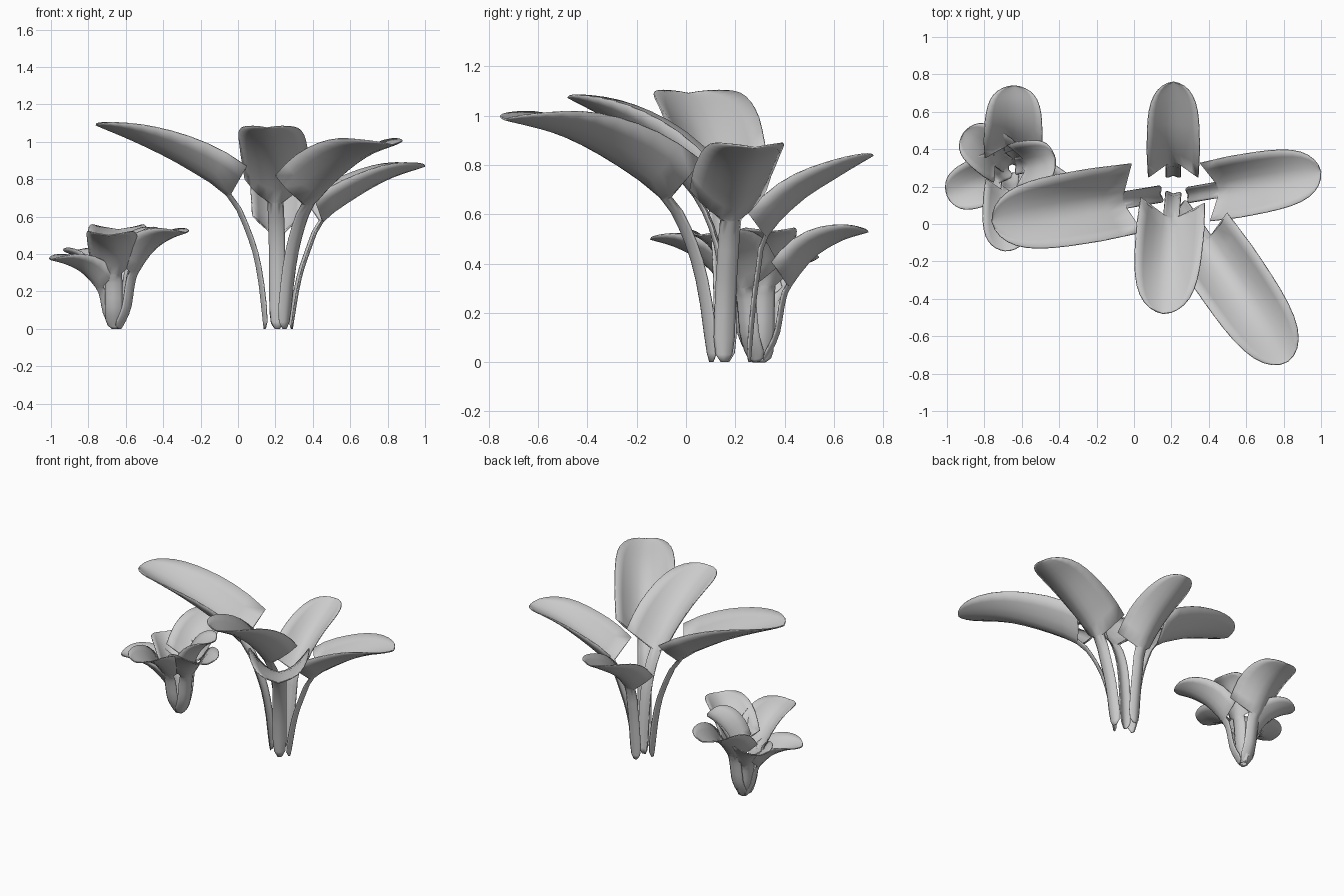
import bpy, bmesh, math
from mathutils import Vector

if "Cube" in bpy.data.objects:
    bpy.data.objects.remove(bpy.data.objects["Cube"])

COLS = 8


def spline(pts, t):
    # Catmull-Rom through pts, t measured in point indices
    n = len(pts) - 1
    i = min(int(t), n - 1)
    f = t - i
    b, c = pts[i], pts[i + 1]
    a = pts[i - 1] if i > 0 else b * 2 - c
    d = pts[i + 2] if i + 2 <= n else c * 2 - b
    return 0.5 * (2 * b + (c - a) * f + (2 * a - 5 * b + 4 * c - d) * f ** 2
                  + (3 * b - a - 3 * c + d) * f ** 3)


def leaf(name, base, tip, profile, hw, stem, cup=(0.9, 0.25), blunt=5.5):
    """profile: (fraction of reach, height) along the midrib; blade starts at point 3."""
    base, tip = Vector((*base, 0)), Vector((*tip, 0))
    mid = [base.lerp(tip, s) + Vector((0, 0, z)) for s, z in profile]
    d = (tip - base).normalized()
    side = Vector((-d.y, d.x, 0))
    last = len(mid) - 1
    # rows: (spline position, half width, cup ratio, forward sweep of the edges)
    rows = [(0.0, stem * 0.3, 0.4, 0), (0.12, stem * 0.8, 0.4, 0)]
    rows += [(3 * k / 8, stem, 0.4, 0) for k in range(1, 9)]
    for k in range(13):
        t = math.sin(k / 12 * math.pi / 2)
        w = hw * math.sqrt(max(0, 1 - t ** blunt)) * (0.95 + 0.05 * min(1, 4 * t))
        c = cup[0] + (cup[1] - cup[0]) * t ** 1.3
        rows.append((3.04 + t * (last - 3.04), w, c, 0.25 * hw * (1 - t)))
    bm = bmesh.new()
    grid = []
    for t, w, c, sweep in rows:
        p = spline(mid, t)
        tan = (spline(mid, min(t + 0.05, last)) - spline(mid, max(t - 0.05, 0))).normalized()
        nrm = tan.cross(side).normalized()
        row = []
        for j in range(COLS + 1):
            u = j / COLS * 2 - 1
            row.append(bm.verts.new(p + side * (w * u) + nrm * (w * c * abs(u) ** 1.7)
                                    + tan * (sweep * u * u)))
        grid.append(row)
    for r0, r1 in zip(grid, grid[1:]):
        for j in range(COLS):
            bm.faces.new((r0[j], r0[j + 1], r1[j + 1], r1[j]))
    bmesh.ops.remove_doubles(bm, verts=bm.verts, dist=0.0005)
    me = bpy.data.meshes.new(name)
    bm.to_mesh(me)
    bm.free()
    ob = bpy.data.objects.new(name, me)
    bpy.context.collection.objects.link(ob)
    m = ob.modifiers.new("thickness", 'SOLIDIFY')
    m.thickness = 0.006
    m.offset = 0
    bpy.ops.object.select_all(action='DESELECT')
    ob.select_set(True)
    bpy.context.view_layer.objects.active = ob
    bpy.ops.object.shade_smooth_by_angle(angle=math.radians(50))


# Large plant
leaf("large_leaf_left", (0.14, 0.16), (-0.76, 0.01),
     [(0, 0), (.04, .3), (.1, .5), (.22, .71), (.48, .87), (.74, .99), (1, 1.09)], 0.195, 0.045)
leaf("large_leaf_front", (0.21, 0.16), (0.155, -0.48),
     [(0, 0), (.03, .3), (.08, .5), (.2, .67), (.44, .84), (.7, .97), (1, 1.075)], 0.18, 0.042)
leaf("large_leaf_front_right", (0.25, 0.1), (0.825, -0.735),
     [(0, 0), (.05, .3), (.12, .5), (.23, .66), (.47, .81), (.72, .92), (1, .985)], 0.19, 0.042)
leaf("large_leaf_right", (0.29, 0.155), (1.0, 0.28),
     [(0, 0), (.06, .25), (.13, .41), (.23, .57), (.45, .69), (.72, .80), (1, .87)], 0.165, 0.042)
leaf("large_leaf_back", (0.21, 0.26), (0.21, 0.76),
     [(0, 0), (.04, .22), (.08, .37), (.14, .51), (.4, .65), (.7, .75), (1, .84)], 0.14, 0.04)

# Small plant: one profile scaled by the tip height
small = [(0, 0), (.13, .2), (.19, .45), (.25, .58), (.47, .8), (.73, .93), (1, 1)]
for name, base, tip, z, hw in [
        ("small_leaf_back", (-.65, .32), (-.64, .74), .53, .155),
        ("small_leaf_back_left", (-.67, .31), (-.91, .49), .41, .125),
        ("small_leaf_left", (-.67, .29), (-1.0, .15), .37, .13),
        ("small_leaf_front", (-.66, .27), (-.69, -.145), .50, .135),
        ("small_leaf_front_right", (-.63, .28), (-.28, .06), .515, .14),
        ("small_leaf_right", (-.63, .31), (-.42, .35), .53, .125)]:
    leaf(name, base, tip, [(s, h * z) for s, h in small], hw, 0.045, (0.8, 0.2), 4.5)
